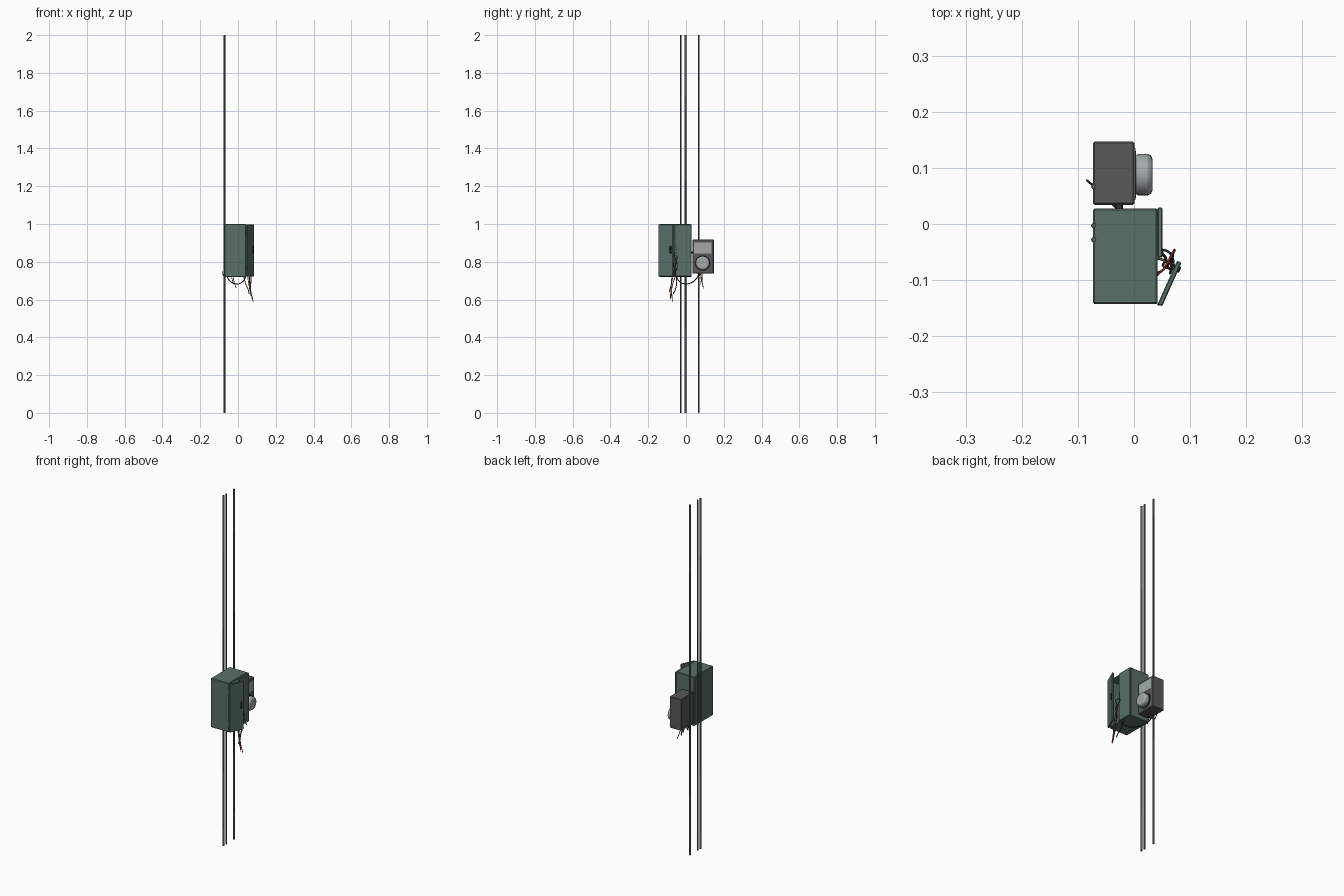
import bpy, math
from mathutils import Vector

if "Cube" in bpy.data.objects:
    bpy.data.objects.remove(bpy.data.objects["Cube"])


def material(name, rgb):
    m = bpy.data.materials.new(name)
    m.diffuse_color = (*rgb, 1)
    m.use_nodes = True
    m.node_tree.nodes["Principled BSDF"].inputs["Base Color"].default_value = m.diffuse_color
    return m


GREEN = material("green_paint", (0.10, 0.16, 0.14))
GREY = material("dark_grey", (0.10, 0.10, 0.10))
BLACK = material("black", (0.03, 0.035, 0.035))
PIPE = material("pipe_grey", (0.08, 0.10, 0.10))
GLASS = material("pale_glass", (0.36, 0.40, 0.40))
RED = material("red_wire", (0.25, 0.03, 0.02))
BLUE = material("blue_wire", (0.03, 0.10, 0.25))
YELLOW = material("yellow_wire", (0.45, 0.33, 0.04))


def box(name, lo, hi, mat, bevel=0.0):
    lo, hi = Vector(lo), Vector(hi)
    bpy.ops.mesh.primitive_cube_add(size=1, location=(lo + hi) / 2)
    o = bpy.context.object
    o.name = name
    o.scale = hi - lo
    bpy.ops.object.transform_apply(location=False, rotation=False, scale=True)
    o.data.materials.append(mat)
    if bevel:
        b = o.modifiers.new("bevel", 'BEVEL')
        b.width = bevel
        b.segments = 1
    return o


def tube(name, points, radius, mat, smooth=True):
    c = bpy.data.curves.new(name, 'CURVE')
    c.dimensions = '3D'
    c.bevel_depth = radius
    c.bevel_resolution = 1
    c.resolution_u = 5
    c.use_fill_caps = True
    s = c.splines.new('BEZIER' if smooth else 'POLY')
    if smooth:
        s.bezier_points.add(len(points) - 1)
        for bp, p in zip(s.bezier_points, points):
            bp.co = p
            bp.handle_left_type = bp.handle_right_type = 'AUTO'
    else:
        s.points.add(len(points) - 1)
        for sp, p in zip(s.points, points):
            sp.co = (*p, 1)
    o = bpy.data.objects.new(name, c)
    bpy.context.collection.objects.link(o)
    c.materials.append(mat)
    return o


# hollow cabinet: shell with its front (+x) opened
X0, X1, Y0, Y1, Z0, Z1 = -0.073, 0.042, -0.143, 0.028, 0.72, 1.0
cabinet = box("cabinet", (X0, Y0, Z0), (X1, Y1, Z1), GREEN, 0.003)
cutter = box("cabinet_cutter", (X0 + 0.006, Y0 + 0.006, Z0 + 0.006),
             (X1 + 0.05, Y1 - 0.006, Z1 - 0.006), GREEN)
cutter.hide_render = True
cutter.hide_viewport = True
cut = cabinet.modifiers.new("hollow", 'BOOLEAN')
cut.object = cutter
cut.solver = 'EXACT'

# closed door with a small lock
DOOR = 0.009
box("closed_door", (X1, -0.060, Z0 + 0.002), (X1 + DOOR, Y1 + 0.001, Z1 - 0.002), GREEN, 0.002)
for i, z in enumerate((0.85, 0.865, 0.88)):
    box(f"door_catch_{i}", (X1 + DOOR - 0.001, -0.053, z - 0.003),
        (X1 + DOOR + 0.002, -0.047, z + 0.003), BLACK)

# open door and its handle, swung about the corner hinge
hinge = bpy.data.objects.new("door_hinge", None)
bpy.context.collection.objects.link(hinge)
door = box("open_door", (0, 0, Z0 + 0.002), (DOOR, 0.085, Z1 - 0.002), GREEN, 0.002)
handle = box("door_handle", (DOOR - 0.001, 0.066, 0.845), (DOOR + 0.003, 0.078, 0.883), BLACK, 0.002)
for o in (door, handle):
    o.parent = hinge
hinge.location = (X1, Y0, 0)
hinge.rotation_euler.z = -math.radians(24)
for i, z in enumerate((0.77, 0.95)):
    tube(f"hinge_pin_{i}", [(X1 + 0.002, Y0, z - 0.014), (X1 + 0.002, Y0, z + 0.014)], 0.003, BLACK, False)

# meter housing with framed window and bevelled dial
box("meter_housing", (X0, 0.034, 0.738), (0.001, 0.147, 0.917), GREY, 0.003)
box("meter_window", (-0.002, 0.043, 0.845), (0.003, 0.135, 0.903), GLASS)
YC, ZC = 0.088, 0.793
for name, x, d, r, mat in (("dial_rim", 0.001, 0.006, 0.042, BLACK), ("dial_dome", 0.016, 0.034, 0.037, GLASS)):
    bpy.ops.mesh.primitive_cylinder_add(vertices=20, radius=r, depth=d, location=(x, YC, ZC),
                                        rotation=(0, math.pi / 2, 0))
    o = bpy.context.object
    o.name = name
    o.data.materials.append(mat)
    if name == "dial_dome":
        b = o.modifiers.new("bevel", 'BEVEL')
        b.width = 0.009
        b.segments = 2
    bpy.ops.object.shade_smooth_by_angle(angle=math.radians(35))
tube("link_conduit", [(-0.026, 0.02, 0.85), (-0.026, 0.04, 0.85)], 0.006, BLACK, False)

# three full-height conduits on the wall side
for i, y in enumerate((-0.028, -0.003, 0.067)):
    tube(f"conduit_{i}", [(-0.072, y, 0), (-0.072, y, 2)], 0.005, PIPE, False)

# slack cables between the cabinet and the meter
tube("slack_cable_0", [(0.045, -0.055, 0.73), (0.025, -0.035, 0.695), (-0.005, 0.0, 0.683),
                       (-0.045, 0.045, 0.70), (-0.065, 0.075, 0.742)], 0.0028, BLACK)
tube("slack_cable_1", [(0.03, -0.05, 0.722), (0.042, -0.05, 0.68), (0.055, -0.058, 0.65),
                       (0.058, -0.068, 0.63)], 0.0025, BLACK)

# loose wires hanging out of the open door
for name, mat, pts in (
    ("red_wire", RED, [(0.0, -0.10, 0.90), (0.042, -0.09, 0.86), (0.072, -0.046, 0.79), (0.060, -0.075, 0.70), (0.076, -0.083, 0.60)]),
    ("brown_wire", RED, [(0.0, -0.08, 0.88), (0.045, -0.086, 0.82), (0.068, -0.055, 0.75), (0.066, -0.075, 0.66), (0.08, -0.072, 0.59)]),
    ("yellow_wire", YELLOW, [(0.0, -0.06, 0.85), (0.045, -0.062, 0.82), (0.052, -0.075, 0.72), (0.068, -0.08, 0.62)]),
    ("blue_wire", BLUE, [(0.0, -0.05, 0.92), (0.052, -0.046, 0.84), (0.07, -0.065, 0.74), (0.064, -0.088, 0.64)]),
):
    tube(name, pts, 0.0022, mat)

# loose wires under the meter
tube("meter_wire_0", [(-0.030, 0.085, 0.745), (-0.022, 0.085, 0.70), (-0.010, 0.092, 0.66)], 0.002, RED)
tube("meter_wire_1", [(-0.04, 0.075, 0.745), (-0.03, 0.08, 0.705), (-0.022, 0.078, 0.68)], 0.002, YELLOW)
tube("meter_wire_2", [(-0.060, 0.065, 0.742), (-0.07, 0.068, 0.722), (-0.084, 0.078, 0.75)], 0.002, BLUE)
